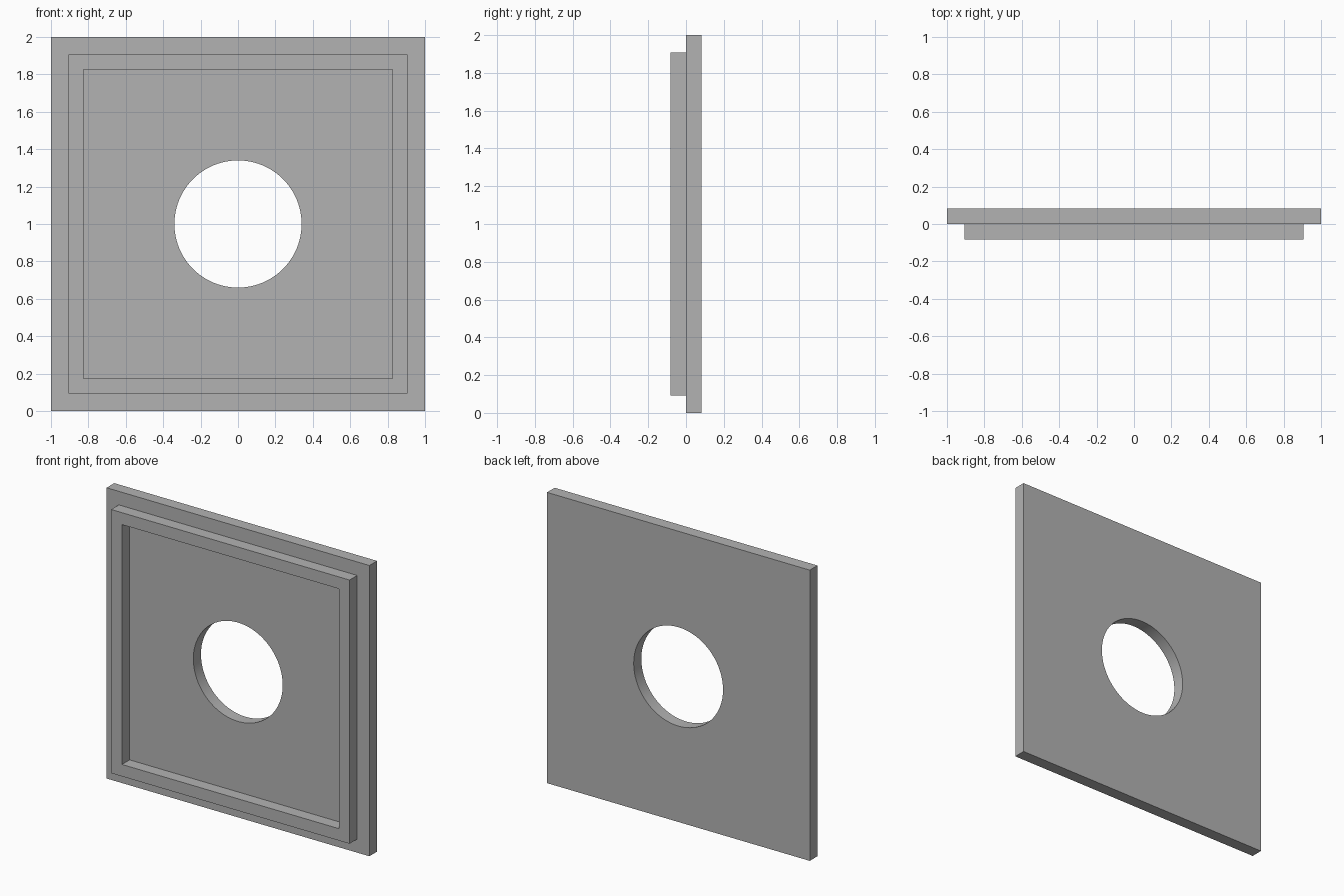
import bpy
import bmesh
import math

default_cube = bpy.data.objects.get("Cube")
if default_cube:
    bpy.data.objects.remove(default_cube, do_unlink=True)

HALF = 1.0          # half width of the plate, also the height of its centre
RIM_OUT = 0.907
RIM_IN = 0.825
HOLE_RADIUS = 0.34
DEPTH = 0.083       # thickness of the plate and of the raised rim
SEGMENTS = 96

grey = bpy.data.materials.new("plain grey")
grey.use_nodes = True
colour = (0.45, 0.45, 0.45, 1.0)
grey.diffuse_color = colour
grey.node_tree.nodes["Principled BSDF"].inputs["Base Color"].default_value = colour

bm = bmesh.new()


def ring(radius, y, count):
    """Regular ring facing y; four points make a square of half width radius."""
    if count == 4:
        radius *= math.sqrt(2)
    angles = [math.pi / 4 + math.tau * i / count for i in range(count)]
    return [bm.verts.new((radius * math.cos(a), y, HALF + radius * math.sin(a)))
            for a in angles]


def bridge(a, b):
    """Join two rings with equal point counts."""
    n = len(a)
    for i in range(n):
        j = (i + 1) % n
        bm.faces.new((a[i], a[j], b[j], b[i]))


def pierced_face(square, circle):
    """Flat square face with a round opening, in four sectors."""
    n = len(circle)
    step = n // 4
    for i in range(4):
        arc = [circle[(i * step + k) % n] for k in range(step + 1)]
        bm.faces.new([square[(i + 1) % 4], square[i]] + arc)


# Plate edge, front step, raised rim and recess as one stepped skin
steps = [(HALF, DEPTH), (HALF, 0), (RIM_OUT, 0), (RIM_OUT, -DEPTH),
         (RIM_IN, -DEPTH), (RIM_IN, 0)]
squares = [ring(r, y, 4) for r, y in steps]
for a, b in zip(squares, squares[1:]):
    bridge(a, b)

# Round hole through the plate
hole_back = ring(HOLE_RADIUS, DEPTH, SEGMENTS)
hole_front = ring(HOLE_RADIUS, 0, SEGMENTS)
bridge(hole_back, hole_front)
pierced_face(squares[0], hole_back)
pierced_face(squares[-1], hole_front)

bmesh.ops.recalc_face_normals(bm, faces=bm.faces)
mesh = bpy.data.meshes.new("rimmed_plate")
bm.to_mesh(mesh)
bm.free()
mesh.materials.append(grey)

plate = bpy.data.objects.new("rimmed_plate", mesh)
bpy.context.collection.objects.link(plate)

# Smooth hole wall with crisp edges
bpy.ops.object.select_all(action='DESELECT')
plate.select_set(True)
bpy.context.view_layer.objects.active = plate
bpy.ops.object.shade_smooth_by_angle(angle=math.radians(30))
